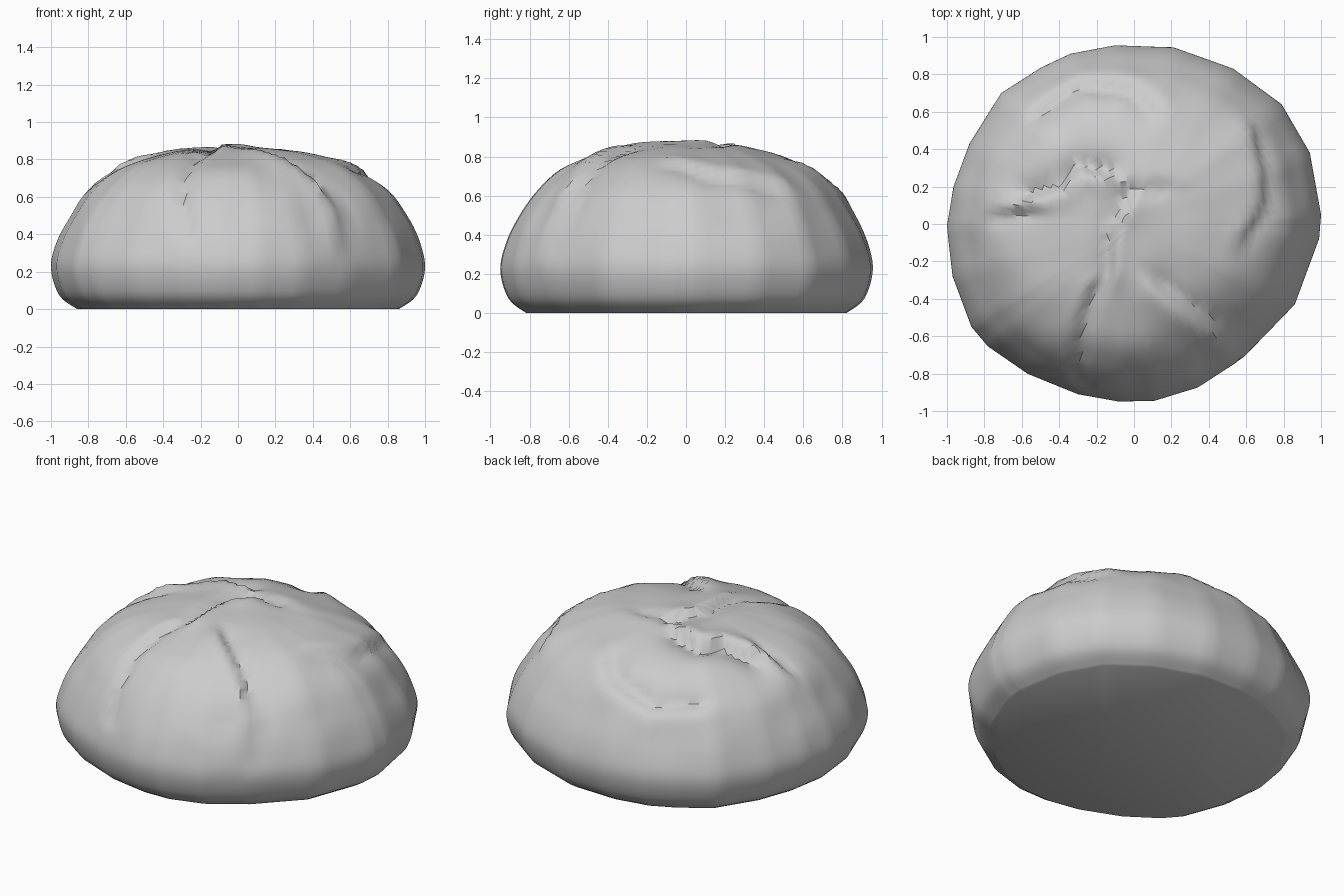
import bpy, math
from mathutils import Vector, noise

if "Cube" in bpy.data.objects:
    bpy.data.objects.remove(bpy.data.objects["Cube"])

# outline seen from above (counter-clockwise) and side profile (radius factor, height)
OUTLINE = [(1, .05), (.94, .38), (.79, .64), (.53, .83), (.21, .945), (-.1, .955),
           (-.34, .91), (-.5, .835), (-.71, .7), (-.88, .43), (-.965, .2), (-1, -.01),
           (-.97, -.28), (-.87, -.55), (-.78, -.655), (-.57, -.8), (-.3, -.91),
           (-.08, -.95), (.11, -.945), (.34, -.875), (.59, -.71), (.86, -.43), (.99, -.08)]
PROFILE = [(0, .0), (.45, .003), (.86, .012), (.955, .085), (1, .23), (.97, .37), (.9, .51),
           (.8, .645), (.64, .765), (.42, .84), (.2, .872), (0, .88)]

# folds in the crust: (path, step height with + = left side high, groove depth, width)
FOLDS = [
    ([(-.22, -.36, .84), (-.29, -.58, .75), (-.31, -.76, .6), (-.29, -.86, .42)], -.012, .03, .08),
    ([(.15, -.35, .83), (.4, -.53, .74), (.56, -.65, .57), (.57, -.71, .35)], -.03, .012, .12),
    ([(.6, -.05, .77), (.7, .12, .72), (.65, .46, .66)], .02, .005, .1),
    ([(-.12, -.25, .87), (-.11, 0, .88), (-.03, .12, .88)], -.025, .01, .09),
    ([(-.57, .15, .79), (-.4, .2, .83), (-.3, .3, .83), (-.17, .28, .86)], -.04, .025, .1),
    ([(-.5, .64, .63), (-.3, .78, .62), (0, .72, .68), (.1, .62, .75)], .022, .02, .11),
    ([(-.72, .05, .7), (-.57, .07, .79)], .02, .02, .09),
    ([(.0, .2, .87), (.15, .2, .86)], .012, .02, .1),
]


def catmull(pts, n):
    out = []
    for i in range(len(pts) - 1):
        a, b = Vector(pts[max(i - 1, 0)]), Vector(pts[i])
        c, d = Vector(pts[i + 1]), Vector(pts[min(i + 2, len(pts) - 1)])
        for k in range(n):
            t = k / n
            out.append(.5 * (2 * b + (c - a) * t + (2 * a - 5 * b + 4 * c - d) * t * t
                             + (3 * b - a - 3 * c + d) * t ** 3))
    return out + [Vector(pts[-1])]


def fold_offset(p, n):
    total = 0
    for path, step, groove, width in FOLDS:
        best = None
        for a, b in zip(path, path[1:]):
            a, b = Vector(a), Vector(b)
            ab = b - a
            t = max(0, min(1, (p - a).dot(ab) / ab.length_squared))
            d = (p - a - ab * t).length
            if best is None or d < best[0]:
                best = (d, ab.normalized().cross(p - a).dot(n))
        d, side = best
        s = max(-1, min(1, side / .025))
        total += step * s * math.exp(-(d / width) ** 2)
        total -= groove * math.exp(-(d / (width * .45)) ** 2)
    return total


# loaf body: rings swept round the outline
rim = [Vector(OUTLINE[i]).lerp(Vector(OUTLINE[(i + 1) % len(OUTLINE)]), k / 5)
       for i in range(len(OUTLINE)) for k in range(5)]
rings = catmull(PROFILE[2:], 5)[:-1]
N = len(rim)
verts = [Vector((r.x * q.x, r.x * q.y, r.y)) for r in rings for q in rim]
verts.append(Vector((0, 0, .88)))
top = len(verts) - 1
faces = [tuple(reversed(range(N)))]
for j in range(len(rings) - 1):
    for i in range(N):
        k = (i + 1) % N
        faces.append((j * N + i, j * N + k, (j + 1) * N + k, (j + 1) * N + i))
last = (len(rings) - 1) * N
faces += [(last + i, last + (i + 1) % N, top) for i in range(N)]

me = bpy.data.meshes.new("bread_loaf")
me.from_pydata(verts, [], faces)
me.update()

# push the crust in and out along the folds, with slight lumps on the upper part
normals = [v.normal.copy() for v in me.vertices]
for v, n in zip(me.vertices, normals):
    w = max(0, min(1, (v.co.z - .2) / .3))
    if w:
        lump = .012 * noise.noise(v.co * 4)
        v.co += n * w * (fold_offset(v.co.copy(), n) + lump)

# settle the base on the floor
low = min(v.co.z for v in me.vertices)
for v in me.vertices:
    v.co.z -= low

loaf = bpy.data.objects.new("bread_loaf", me)
bpy.context.collection.objects.link(loaf)
bpy.context.view_layer.objects.active = loaf
loaf.select_set(True)
bpy.ops.object.shade_smooth_by_angle(angle=math.radians(40))
